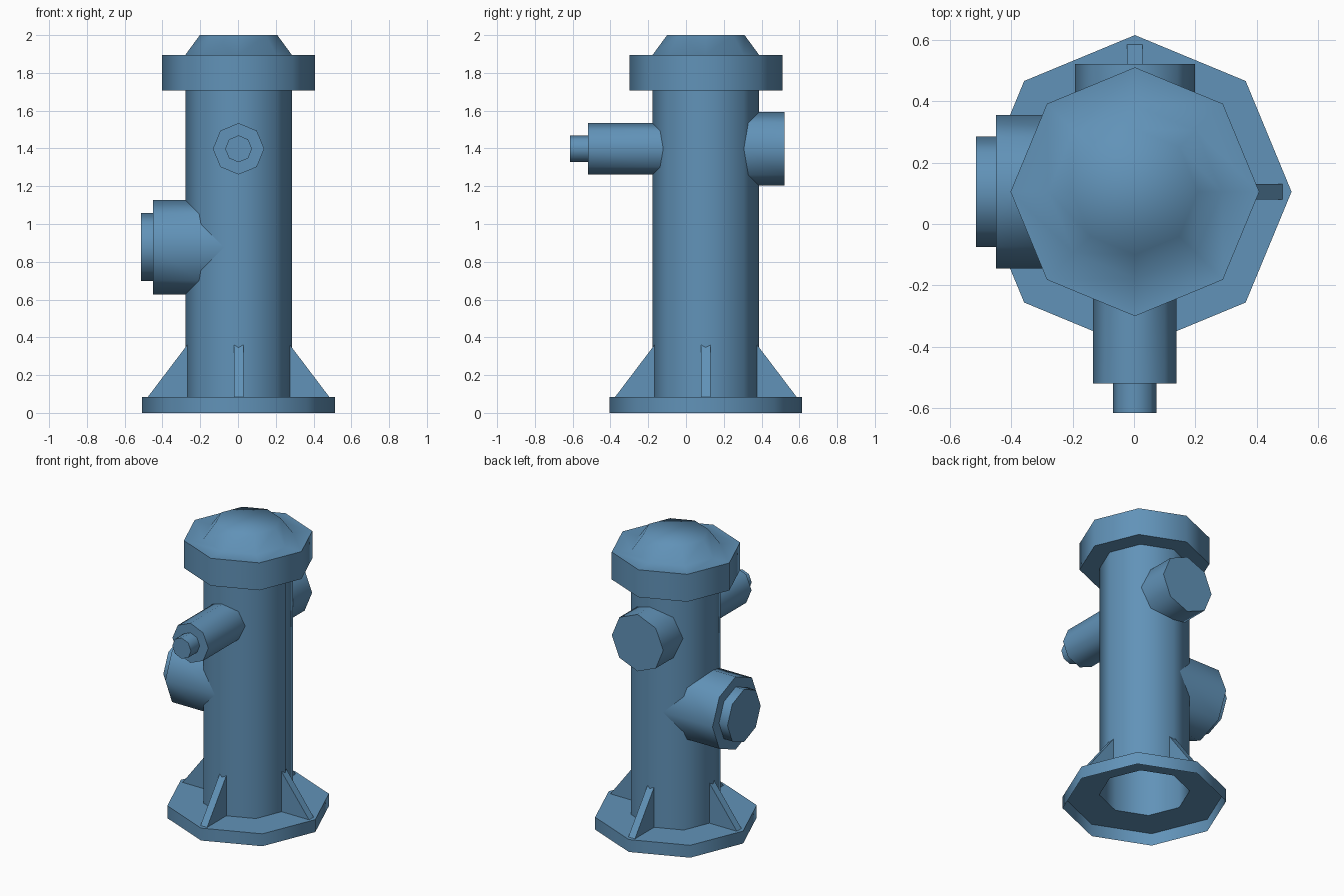
import bpy, bmesh, math
from mathutils import Matrix, Vector

if "Cube" in bpy.data.objects:
    bpy.data.objects.remove(bpy.data.objects["Cube"])

CX, CY = 0.003, 0.105   # the hydrant's vertical axis
R = 0.282               # barrel radius (octagon, corners on the axes)
C = math.sqrt(0.5)

paint = bpy.data.materials.new("blue_paint")
paint.diffuse_color = (0.12, 0.29, 0.48, 1)
paint.use_nodes = True
paint.node_tree.nodes["Principled BSDF"].inputs["Base Color"].default_value = paint.diffuse_color


def surf(t):
    """Distance from the axis to the octagonal barrel at sideways offset t."""
    k = R * C
    q = math.tan(math.pi / 8)
    return R - q * t if t <= k else k - (t - k) / q


def finish(name, polys, turn=0):
    """Make a painted object from polygons, turned about the axis."""
    bm = bmesh.new()
    m = Matrix.Translation((CX, CY, 0)) @ Matrix.Rotation(math.radians(turn), 4, 'Z')
    for p in polys:
        bm.faces.new([bm.verts.new(m @ Vector(v)) for v in p])
    bmesh.ops.remove_doubles(bm, verts=bm.verts, dist=1e-4)
    bmesh.ops.recalc_face_normals(bm, faces=bm.faces)
    me = bpy.data.meshes.new(name)
    bm.to_mesh(me)
    bm.free()
    me.materials.append(paint)
    ob = bpy.data.objects.new(name, me)
    bpy.context.collection.objects.link(ob)
    bpy.ops.object.select_all(action='DESELECT')
    ob.select_set(True)
    bpy.context.view_layer.objects.active = ob
    bpy.ops.object.shade_smooth_by_angle(angle=math.radians(60))


def skin(rings, cap=True):
    """Quads between successive rings, with the last ring closed if asked."""
    n = len(rings[0])
    polys = [(a[i], a[(i + 1) % n], b[(i + 1) % n], b[i])
             for a, b in zip(rings, rings[1:]) for i in range(n)]
    return polys + ([rings[-1]] if cap else [])


def octagon(r):
    return [(r * math.cos(i * math.pi / 4), r * math.sin(i * math.pi / 4)) for i in range(8)]


def turned(name, profile, cap):
    """Upright octagonal part from (radius, height) pairs."""
    finish(name, skin([[(x, y, z) for x, y in octagon(r)] for r, z in profile], cap))


def nozzle(name, turn, z, profile):
    """Octagonal outlet whose inner end follows the barrel surface."""
    rings = [[(surf(abs(u)), u, z + w) for u, w in octagon(profile[0][1])]]
    rings += [[(x, u, z + w) for u, w in octagon(r)] for x, r in profile]
    finish(name, skin(rings), turn)


W = 0.025                       # half thickness of a rib
Z0, Z1, ZT = 0.085, 0.36, 1.707  # flange top, rib top, barrel top
TIP = 0.48                      # reach of a rib
s = surf(W)
ZV = Z1 - (R - s) * (Z1 - Z0) / (TIP - s)   # rib height at the barrel corner

# hollow base flange and barrel, both open underneath
turned("base_flange", [(0.51, 0), (0.51, Z0), (R, Z0)], False)
turned("barrel", [(R, Z0), (R, ZT)], False)

# four triangular ribs
for i in range(4):
    finish(f"base_rib_{i + 1}", [
        [(s, W, Z0), (TIP, W, Z0), (s, W, Z1)],
        [(s, -W, Z0), (s, -W, Z1), (TIP, -W, Z0)],
        [(TIP, -W, Z0), (TIP, W, Z0), (s, W, Z1), (R, 0, ZV), (s, -W, Z1)],
    ], 90 * i)

# top cap with low dome
turned("top_cap", [(R, ZT), (0.405, ZT), (0.405, 1.895), (R, 1.895), (0.205, 2.0)], True)

# outlets
nozzle("front_outlet", -90, 1.398, [(0.625, 0.136), (0.625, 0.071), (0.72, 0.071)])
nozzle("back_outlet", 90, 1.398, [(0.416, 0.195)])
nozzle("side_outlet", 180, 0.878, [(0.453, 0.25), (0.453, 0.18), (0.517, 0.18)])
